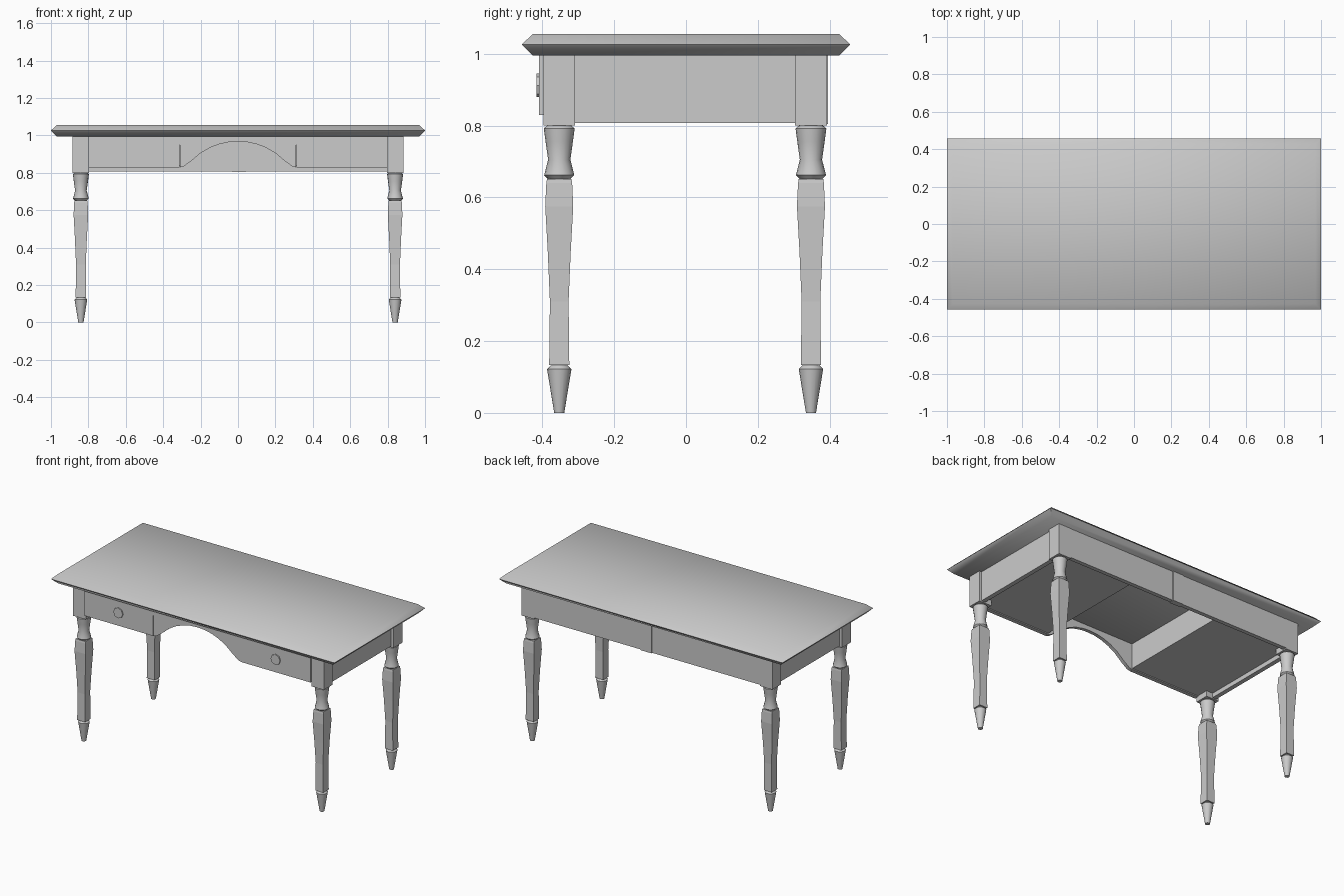
import bpy, bmesh, math

if "Cube" in bpy.data.objects:
    bpy.data.objects.remove(bpy.data.objects["Cube"])


def finish(name, bm, smooth=None):
    bmesh.ops.recalc_face_normals(bm, faces=bm.faces)
    me = bpy.data.meshes.new(name)
    bm.to_mesh(me)
    bm.free()
    ob = bpy.data.objects.new(name, me)
    bpy.context.collection.objects.link(ob)
    if smooth:
        bpy.ops.object.select_all(action='DESELECT')
        ob.select_set(True)
        bpy.context.view_layer.objects.active = ob
        bpy.ops.object.shade_smooth_by_angle(angle=math.radians(smooth))
    return ob


def skin(bm, rings):
    """Join equal rings of points and cap both ends."""
    vs = [[bm.verts.new(p) for p in r] for r in rings]
    n = len(vs[0])
    for a, b in zip(vs, vs[1:]):
        for i in range(n):
            j = (i + 1) % n
            bm.faces.new((a[i], a[j], b[j], b[i]))
    bm.faces.new(vs[0])
    bm.faces.new(vs[-1])


def rect(cx, cy, hx, hy, z):
    return [(cx + sx * hx, cy + sy * hy, z)
            for sx, sy in ((-1, -1), (1, -1), (1, 1), (-1, 1))]


def circle(cx, cy, r, z, n=16):
    return [(cx + r * math.cos(2 * math.pi * i / n),
             cy + r * math.sin(2 * math.pi * i / n), z) for i in range(n)]


def box(name, x, y, z):
    bm = bmesh.new()
    cx, cy = sum(x) / 2, sum(y) / 2
    skin(bm, [rect(cx, cy, (x[1] - x[0]) / 2, (y[1] - y[0]) / 2, h) for h in z])
    return finish(name, bm)


# Table top with a pointed edge all round
bm = bmesh.new()
skin(bm, [rect(0, 0, 1 - i, 0.457 - i, z)
          for i, z in ((0.03, 0.995), (0, 1.026), (0.03, 1.055))])
finish("table_top", bm, 60)

# Legs: square block, turned neck, tapered square shaft, turned foot
NECK = [(0.030, 0.803), (0.043, 0.792), (0.038, 0.755), (0.031, 0.705),
        (0.042, 0.662), (0.030, 0.650)]
SHAFT = [(0.034, 0.652), (0.036, 0.64), (0.039, 0.575), (0.032, 0.45),
         (0.026, 0.31), (0.028, 0.134)]
FOOT = [(0.020, 0.136), (0.034, 0.122), (0.014, 0.0)]
for sx, side in ((-1, "left"), (1, "right")):
    for y, end in ((-0.353, "front"), (0.348, "back")):
        x, tag = sx * 0.84, f"{end}_{side}_leg"
        h = 0.0445
        box(tag + "_block", (x - h, x + h), (y - h, y + h), (0.80, 0.996))
        for part, prof in (("neck", NECK), ("foot", FOOT)):
            bm = bmesh.new()
            skin(bm, [circle(x, y, r, z) for r, z in prof])
            finish(f"{tag}_{part}", bm, 35)
        bm = bmesh.new()
        skin(bm, [rect(x, y, r, r, z) for r, z in SHAFT])
        finish(tag + "_shaft", bm)

# Side and drawer parts, mirrored left and right
for s, side in ((-1, "left"), (1, "right")):
    def span(a, b):
        return tuple(sorted((s * a, s * b)))
    box(side + "_side_apron", span(0.84, 0.868), (-0.32, 0.32), (0.807, 0.996))
    box(side + "_drawer_case", span(0.31, 0.845), (-0.39, 0.375), (0.835, 0.996))
    box(side + "_drawer_front", span(0.312, 0.798), (-0.41, -0.385), (0.829, 0.996))
    bm = bmesh.new()
    ring = circle(s * 0.555, 0.912, 0.033, 0, 8)
    skin(bm, [[(px, y, pz) for px, pz, _ in ring] for y in (-0.405, -0.417)])
    finish(side + "_drawer_knob", bm)

# Back apron and its centre strip
box("back_apron", (-0.80, 0.80), (0.365, 0.391), (0.807, 0.996))
box("back_centre_strip", (-0.033, 0.042), (0.36, 0.396), (0.805, 0.996))

# Arched board between the drawers
ARCH = [(0.31, 0.829), (0.29, 0.834), (0.25, 0.863), (0.2, 0.905), (0.15, 0.934),
        (0.1, 0.953), (0.05, 0.964)]
curve = [(-x, z) for x, z in ARCH] + [(0, 0.967)] + ARCH[::-1]
outline = curve + [(0.312, 0.996), (-0.312, 0.996)]
bm = bmesh.new()
skin(bm, [[(x, y, z) for x, z in outline] for y in (-0.409, -0.387)])
finish("arched_front_board", bm, 30)
